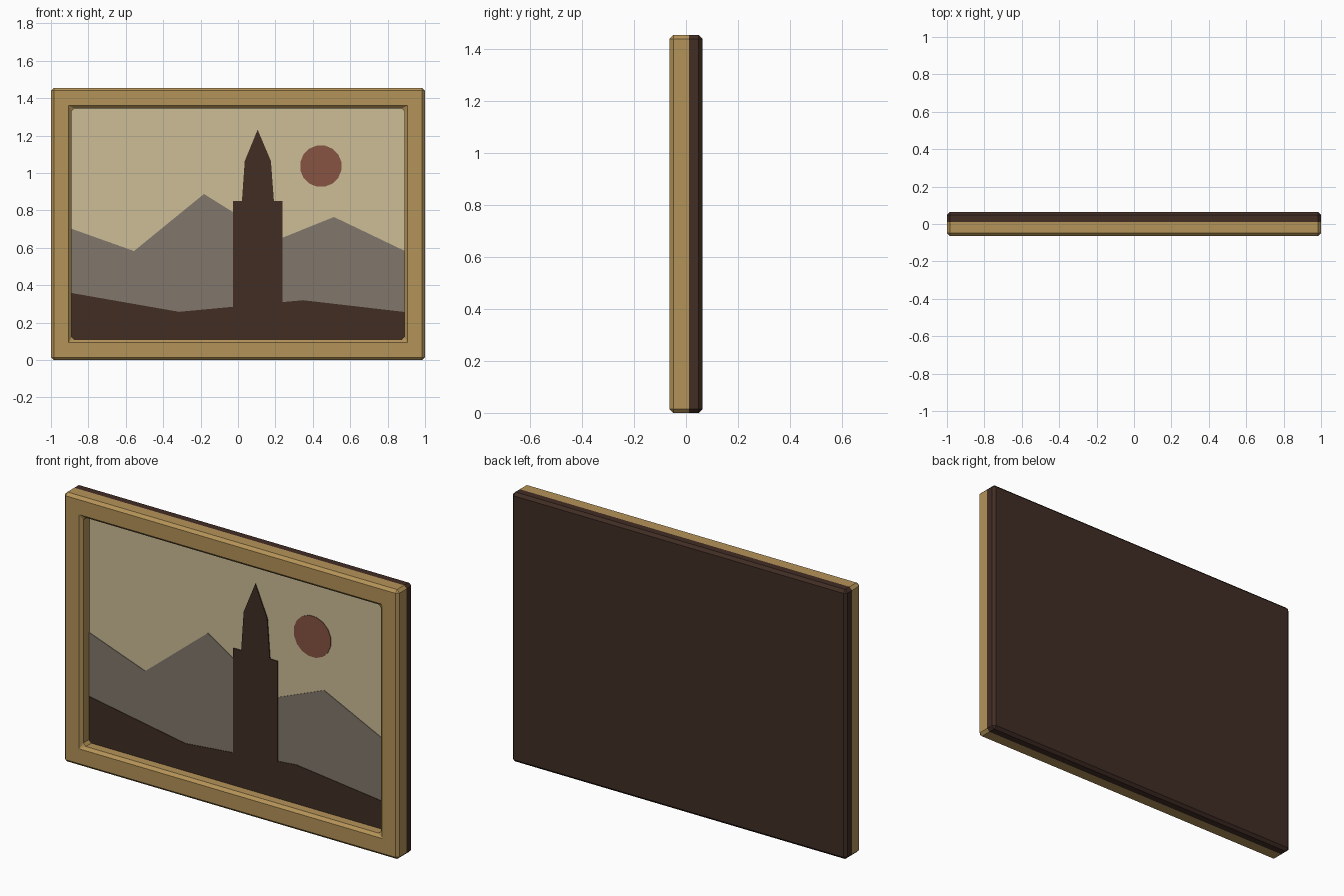
import bpy, bmesh, math

if "Cube" in bpy.data.objects:
    bpy.data.objects.remove(bpy.data.objects["Cube"])

W, H = 1.0, 1.455          # half width, height
INSET = 0.11               # frame bar width
Y_FRONT, Y_JOIN, Y_BACK = -0.064, 0.011, 0.064
BEVEL = 0.015


def material(name, rgb):
    m = bpy.data.materials.new(name)
    lin = [c / 255 / 12.92 if c / 255 <= 0.04045 else ((c / 255 + 0.055) / 1.055) ** 2.4 for c in rgb]
    m.diffuse_color = (*lin, 1)
    m.use_nodes = True
    m.node_tree.nodes["Principled BSDF"].inputs["Base Color"].default_value = m.diffuse_color
    return m


gold = material("gold wood", (180, 147, 88))
dark = material("dark brown", (65, 45, 36))
sky_col = material("pale sky", (204, 189, 150))
stone = material("grey hills", (129, 119, 107))
red = material("rust red", (134, 84, 66))


def finish(bm, name, mat):
    bmesh.ops.recalc_face_normals(bm, faces=bm.faces)
    me = bpy.data.meshes.new(name)
    bm.to_mesh(me)
    bm.free()
    ob = bpy.data.objects.new(name, me)
    me.materials.append(mat)
    bpy.context.collection.objects.link(ob)
    return ob


def bevel_except(bm, y_skip):
    """Chamfer all sharp edges except those lying on the joint plane."""
    bm.normal_update()
    edges = [e for e in bm.edges if e.calc_face_angle(0) > 0.5
             and not all(abs(v.co.y - y_skip) < 1e-5 for v in e.verts)]
    bmesh.ops.bevel(bm, geom=edges, offset=BEVEL, offset_type='OFFSET',
                    segments=1, profile=0.5, affect='EDGES')


def rect(i):
    return [(-W + i, i), (W - i, i), (W - i, H - i), (-W + i, H - i)]


def plate(name, pts, y0, y1, mat, chamfer=False):
    """Outline in x/z pushed from y0 (front) to y1 (back)."""
    bm = bmesh.new()
    f = [bm.verts.new((x, y0, z)) for x, z in pts]
    b = [bm.verts.new((x, y1, z)) for x, z in pts]
    bm.faces.new(f)
    bm.faces.new(b[::-1])
    n = len(pts)
    for i in range(n):
        j = (i + 1) % n
        bm.faces.new((f[j], f[i], b[i], b[j]))
    bmesh.ops.recalc_face_normals(bm, faces=bm.faces)
    if chamfer:
        bevel_except(bm, y0)
    return finish(bm, name, mat)


# Gold frame: closed rectangular ring with chamfered edges
bm = bmesh.new()
rings = [[bm.verts.new((x, y, z)) for x, z in rect(i)]
         for i, y in ((0, Y_JOIN), (0, Y_FRONT), (INSET, Y_FRONT), (INSET, Y_JOIN))]
for k in range(4):
    a, b = rings[k], rings[(k + 1) % 4]
    for i in range(4):
        j = (i + 1) % 4
        bm.faces.new((a[i], a[j], b[j], b[i]))
bmesh.ops.recalc_face_normals(bm, faces=bm.faces)
bevel_except(bm, Y_JOIN)
finish(bm, "frame", gold)

# Backing board
plate("backing_board", rect(0), Y_JOIN, Y_BACK, dark, chamfer=True)

# Picture layers, set back inside the frame
S, B, T = 0.893, 0.105, 1.35
plate("sky", [(-S, B), (S, B), (S, T), (-S, T)], 0.004, 0.012, sky_col)
plate("hills", [(-S, B), (S, B), (S, 0.583), (0.513, 0.765), (0.21, 0.643),
                (-0.182, 0.888), (-0.556, 0.583), (-S, 0.703)], 0.001, 0.0045, stone)
plate("sun", [(0.443 + 0.112 * math.cos(math.tau * (i + 0.5) / 16),
               1.037 + 0.112 * math.sin(math.tau * (i + 0.5) / 16)) for i in range(16)],
      0.001, 0.0045, red)
plate("foreground", [(-S, B), (S, B), (S, 0.257), (0.348, 0.32),
                     (-0.315, 0.258), (-S, 0.359)], -0.002, 0.002, dark)
plate("tower", [(-0.028, 0.2), (0.238, 0.2), (0.238, 0.85), (0.192, 0.85), (0.176, 1.064),
                (0.105, 1.232), (0.036, 1.064), (0.021, 0.85), (-0.028, 0.85)],
      -0.003, 0.002, dark)
